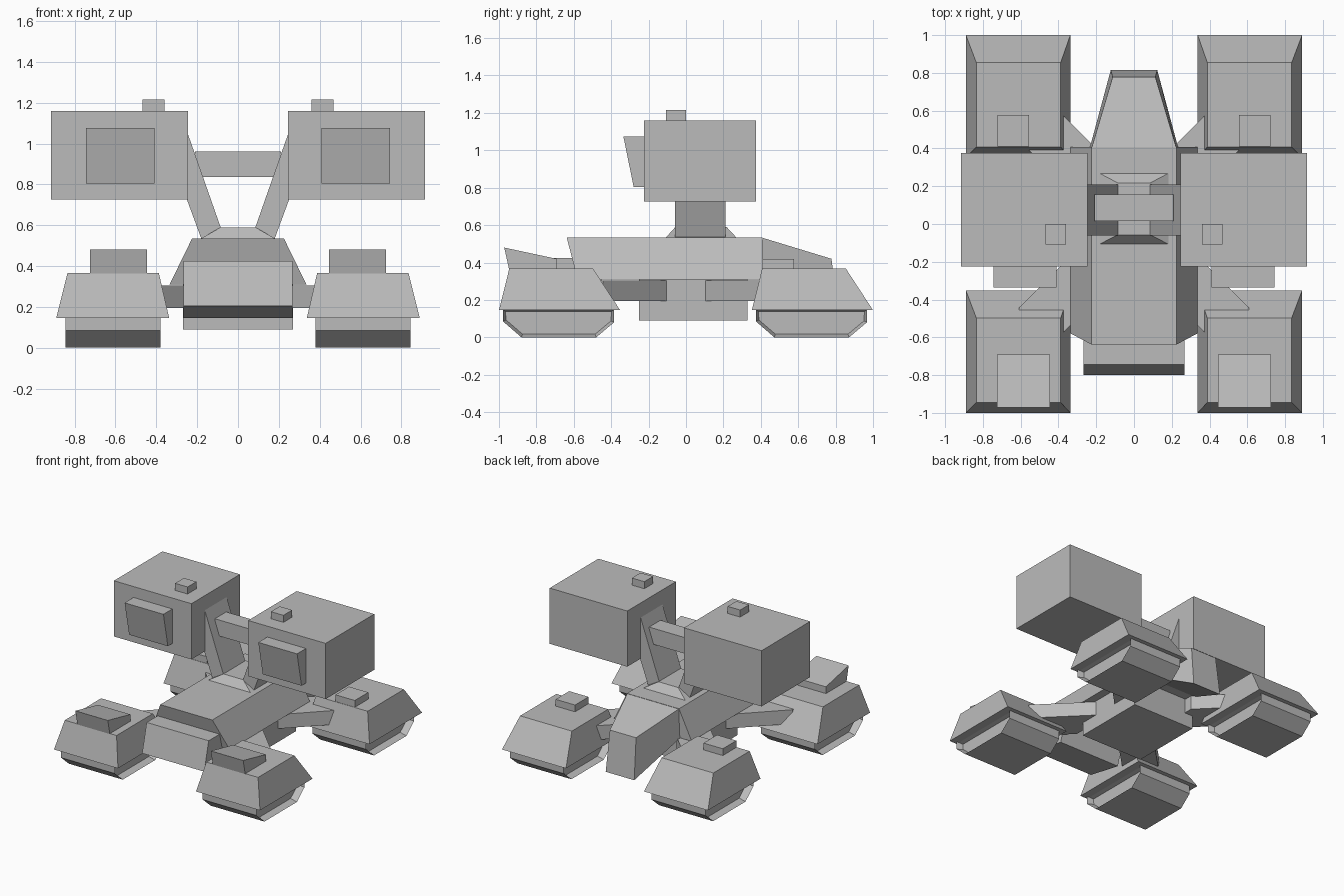
import bpy, bmesh

if "Cube" in bpy.data.objects:
    bpy.data.objects.remove(bpy.data.objects["Cube"])

grey = bpy.data.materials.new("hull grey")
grey.diffuse_color = (0.5, 0.5, 0.5, 1)
grey.use_nodes = True
grey.node_tree.nodes["Principled BSDF"].inputs["Base Color"].default_value = grey.diffuse_color


def finish(name, bm):
    bmesh.ops.recalc_face_normals(bm, faces=bm.faces[:])
    me = bpy.data.meshes.new(name)
    bm.to_mesh(me)
    bm.free()
    me.materials.append(grey)
    ob = bpy.data.objects.new(name, me)
    bpy.context.collection.objects.link(ob)
    return ob


def loft(name, ring_a, ring_b, inset_caps=None):
    """Solid between two matching rings of points; optional recessed end caps."""
    bm = bmesh.new()
    a = [bm.verts.new(p) for p in ring_a]
    b = [bm.verts.new(p) for p in ring_b]
    n = len(a)
    for i in range(n):
        j = (i + 1) % n
        bm.faces.new((a[i], a[j], b[j], b[i]))
    caps = [bm.faces.new(a), bm.faces.new(b)]
    bmesh.ops.recalc_face_normals(bm, faces=bm.faces[:])
    if inset_caps:
        width, depth = inset_caps
        bmesh.ops.inset_individual(bm, faces=caps, thickness=width)
        for cap in caps:
            bmesh.ops.translate(bm, verts=cap.verts[:], vec=-cap.normal * depth)
    return finish(name, bm)


def rect(x0, x1, y0, y1, z):
    return [(x0, y0, z), (x1, y0, z), (x1, y1, z), (x0, y1, z)]


def box(name, x, y, z):
    return loft(name, rect(*x, *y, z[0]), rect(*x, *y, z[1]))


def side_prism(name, profile, x0, x1, inset_caps=None):
    """Extrude a (y, z) profile along x."""
    return loft(name, [(x0, y, z) for y, z in profile],
                [(x1, y, z) for y, z in profile], inset_caps)


def mirrored(ob):
    """Add the opposite side across x = 0."""
    m = ob.modifiers.new("mirror", 'MIRROR')
    m.use_axis[0] = True


# Hull, belly, nose and tail
loft("hull", rect(-.335, .335, -.58, .408, .31), rect(-.225, .225, -.638, .408, .535))
box("belly", (-.27, .27), (-.25, .33), (.09, .32))
side_prism("nose", [(-.745, .425), (-.8, .205), (-.5, .145), (-.45, .31), (-.45, .425)],
           -.268, .268)
loft("tail",
     [(-.225, .4, .535), (.225, .4, .535), (.235, .4, .31), (-.235, .4, .31)],
     [(-.113, .778, .42), (.113, .778, .42), (.123, .815, .105), (-.123, .815, .105)])

# Turret mount and crossbar
loft("turret_base", rect(-.185, .185, -.108, .27, .533), rect(-.085, .085, -.057, .217, .59))
box("crossbar", (-.21, .21), (.015, .155), (.835, .96))

# Turret arms
arm = [(.25, 1.06), (.25, .725), (.18, .535), (.085, .59)]
mirrored(loft("turret_arm", [(x, -.06, z) for x, z in arm], [(x, .21, z) for x, z in arm]))

# Launcher pods with front door and top sight
mirrored(box("pod", (.245, .915), (-.225, .375), (.725, 1.16)))
mirrored(side_prism("pod_door", [(-.22, .805), (-.28, .805), (-.335, 1.075), (-.22, 1.075)],
                    .41, .745))
mirrored(box("pod_sight", (.36, .468), (-.108, 0), (1.155, 1.215)))

# Track units, front and rear
tread = [(-.978, .15), (-.978, .085), (-.88, 0), (-.48, 0), (-.385, .08), (-.385, .15)]
for label, dy in (("front", 0), ("rear", 1.352)):
    mirrored(loft(label + "_fender",
                  rect(.337, .89, -1 + dy, -.352 + dy, .145),
                  rect(.388, .835, -.945 + dy, -.497 + dy, .367)))
    mirrored(side_prism(label + "_tread", [(y + dy, z) for y, z in tread],
                        .38, .845, (.018, .05)))

# Diagonal legs joining belly to track units
for label, s in (("front", -1), ("rear", 1)):
    legs = [[(.2, s * .035), (.61, s * .445), (.61, s * .81), (.2, s * .4)]]
    mirrored(loft(label + "_leg", [(x, y, .195) for x, y in legs[0]],
                  [(x, y, .305) for x, y in legs[0]]))

# Fender lamps and boxes
mirrored(side_prism("front_fender_hood",
                    [(-.945, .36), (-.972, .48), (-.692, .42), (-.692, .36)], .445, .725))
mirrored(box("rear_fender_box", (.555, .722), (.41, .577), (.36, .42)))
